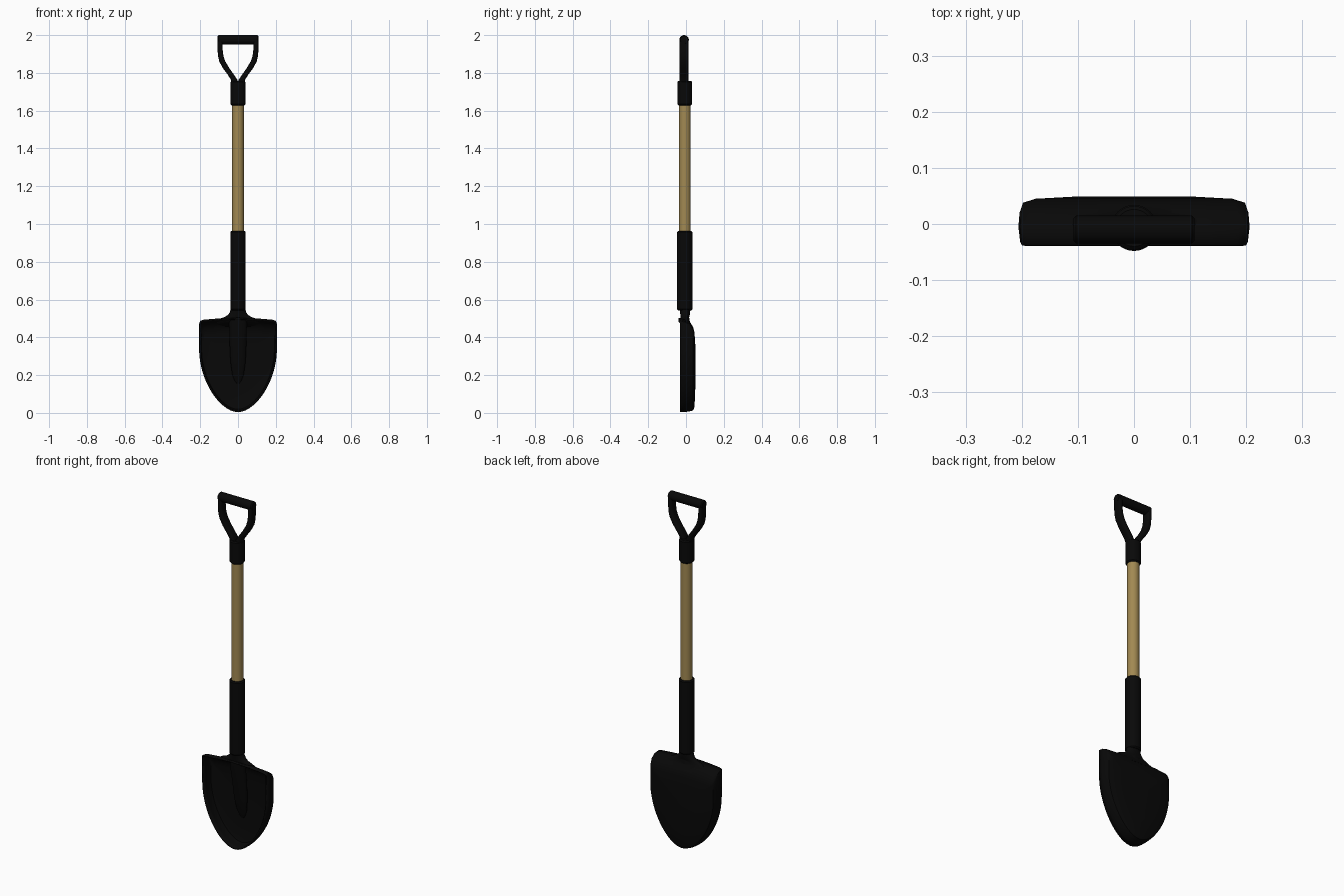
import bpy, bmesh, math
from mathutils import Matrix

cube = bpy.data.objects.get("Cube")
if cube:
    bpy.data.objects.remove(cube)


def material(name, rgb):
    m = bpy.data.materials.new(name)
    m.use_nodes = True
    m.diffuse_color = (*rgb, 1)
    m.node_tree.nodes["Principled BSDF"].inputs["Base Color"].default_value = (*rgb, 1)
    return m


BLACK = material("black", (0.0025, 0.0025, 0.0025))
WOOD = material("wood", (0.36, 0.25, 0.085))


def finish(name, bm, mat, angle=40):
    bmesh.ops.recalc_face_normals(bm, faces=bm.faces)
    me = bpy.data.meshes.new(name)
    bm.to_mesh(me)
    bm.free()
    ob = bpy.data.objects.new(name, me)
    bpy.context.collection.objects.link(ob)
    me.materials.append(mat)
    bpy.ops.object.select_all(action="DESELECT")
    ob.select_set(True)
    bpy.context.view_layer.objects.active = ob
    bpy.ops.object.shade_smooth_by_angle(angle=math.radians(angle))
    return ob


def bridge(bm, a, b):
    n = len(a)
    for i in range(n):
        bm.faces.new((a[i], a[(i + 1) % n], b[(i + 1) % n], b[i]))


def loft(name, rings, mat, n=32, power=1.0, turn=None):
    """Stack of ellipse rings (z, rx, ry, cx, cy); power below 1 squares them off."""
    bm = bmesh.new()

    def bend(v):
        return math.copysign(abs(v) ** power, v)

    loops = []
    for z, rx, ry, cx, cy in rings:
        angles = [2 * math.pi * i / n for i in range(n)]
        loops.append([bm.verts.new((cx + rx * bend(math.cos(a)),
                                    cy + ry * bend(math.sin(a)), z)) for a in angles])
    for a, b in zip(loops, loops[1:]):
        bridge(bm, a, b)
    bm.faces.new(loops[0])
    bm.faces.new(loops[-1])
    if turn:
        bm.transform(turn)
    return finish(name, bm, mat)


def rod(name, z0, z1, r, cy, mat, edge=0.006, turn=None):
    """Round bar with softened ends."""
    rings = [(z0, r - edge, r - edge, 0, cy), (z0 + edge, r, r, 0, cy),
             (z1 - edge, r, r, 0, cy), (z1, r - edge, r - edge, 0, cy)]
    return loft(name, rings, mat, turn=turn)


# Shaft and its sleeves
rod("wooden_shaft", 0.94, 1.65, 0.031, -0.006, WOOD)
rod("blade_socket", 0.543, 0.963, 0.041, -0.007, BLACK)
rod("handle_collar", 1.628, 1.758, 0.039, -0.007, BLACK)

# D-shaped handle: grip bar and two curved arms
rod("grip_bar", -0.108, 0.108, 0.025, 0, BLACK, 0.005,
    Matrix.Translation((0, -0.01, 1.975)) @ Matrix.Rotation(math.pi / 2, 4, "Y"))
arm = [(1.74, 0.0, 0.032), (1.765, 0.004, 0.038), (1.79, 0.021, 0.054),
       (1.825, 0.046, 0.08), (1.86, 0.067, 0.099), (1.89, 0.077, 0.106),
       (1.92, 0.081, 0.108), (1.975, 0.082, 0.108)]
for side, label in ((1, "left"), (-1, "right")):
    loft("handle_arm_" + label,
         [(z, (b - a) / 2, 0.024, side * (a + b) / 2, -0.01) for z, a, b in arm],
         BLACK, n=24, power=0.6)

# Dished blade: a pointed outline stepped inwards to a flat floor
HALF, TIP, SHOULDER, MID = 0.206, 0.004, 0.34, 0.27
half = []
for i in range(17):
    t = (i / 16) ** 1.7
    half.append((HALF * math.sin(math.pi / 2 * t) ** 0.52, TIP + (SHOULDER - TIP) * t))
half += [(HALF, 0.41), (HALF, 0.475), (0.203, 0.487), (0.187, 0.493),
         (0.13, 0.498), (0.07, 0.502), (0, 0.504)]
outline = half + [(-x, z) for x, z in reversed(half[1:-1])]

bm = bmesh.new()
loops = []
# side scale, lower scale, upper scale, depth
for sx, low, high, y in ((0.985, 1, 1, -0.032), (1, 0.998, 0.97, -0.005),
                         (0.99, 0.985, 0.9, 0.02), (0.96, 0.965, 0.78, 0.038),
                         (0.85, 0.9, 0.66, 0.045), (0.5, 0.55, 0.4, 0.049)):
    ring = []
    for x, z in outline:
        # The tread along the top curls a little further forward
        lip = -0.006 if z > 0.48 and y < -0.02 else 0
        ring.append(bm.verts.new((x * sx, y + lip,
                                  MID + (z - MID) * (low if z < MID else high))))
    loops.append(ring)
for a, b in zip(loops, loops[1:]):
    bridge(bm, a, b)
centre = bm.verts.new((0, 0.049, MID))
last = loops[-1]
for i in range(len(last)):
    bm.faces.new((last[i], last[(i + 1) % len(last)], centre))
blade = finish("blade", bm, BLACK, 50)
# The open shell is given thickness towards the hollow side
if blade.data.polygons[-1].normal.y < 0:
    blade.data.flip_normals()
solid = blade.modifiers.new("thickness", "SOLIDIFY")
solid.thickness = 0.008
solid.offset = -1

# Neck flaring into the tread, and the ridge running down the hollow
loft("blade_neck", [(0.455, 0.09, 0.005, 0, 0.032), (0.48, 0.12, 0.016, 0, 0.006),
                    (0.498, 0.1, 0.021, 0, -0.006), (0.508, 0.07, 0.023, 0, -0.006),
                    (0.52, 0.052, 0.025, 0, -0.005), (0.535, 0.042, 0.027, 0, -0.005),
                    (0.56, 0.038, 0.03, 0, -0.005)], BLACK)
loft("blade_ridge", [(0.155, 0.006, 0.003, 0, 0.041), (0.17, 0.018, 0.006, 0, 0.039),
                     (0.2, 0.03, 0.011, 0, 0.034), (0.27, 0.04, 0.018, 0, 0.025),
                     (0.36, 0.044, 0.022, 0, 0.016), (0.44, 0.046, 0.025, 0, 0.003),
                     (0.51, 0.048, 0.023, 0, -0.007)], BLACK)
